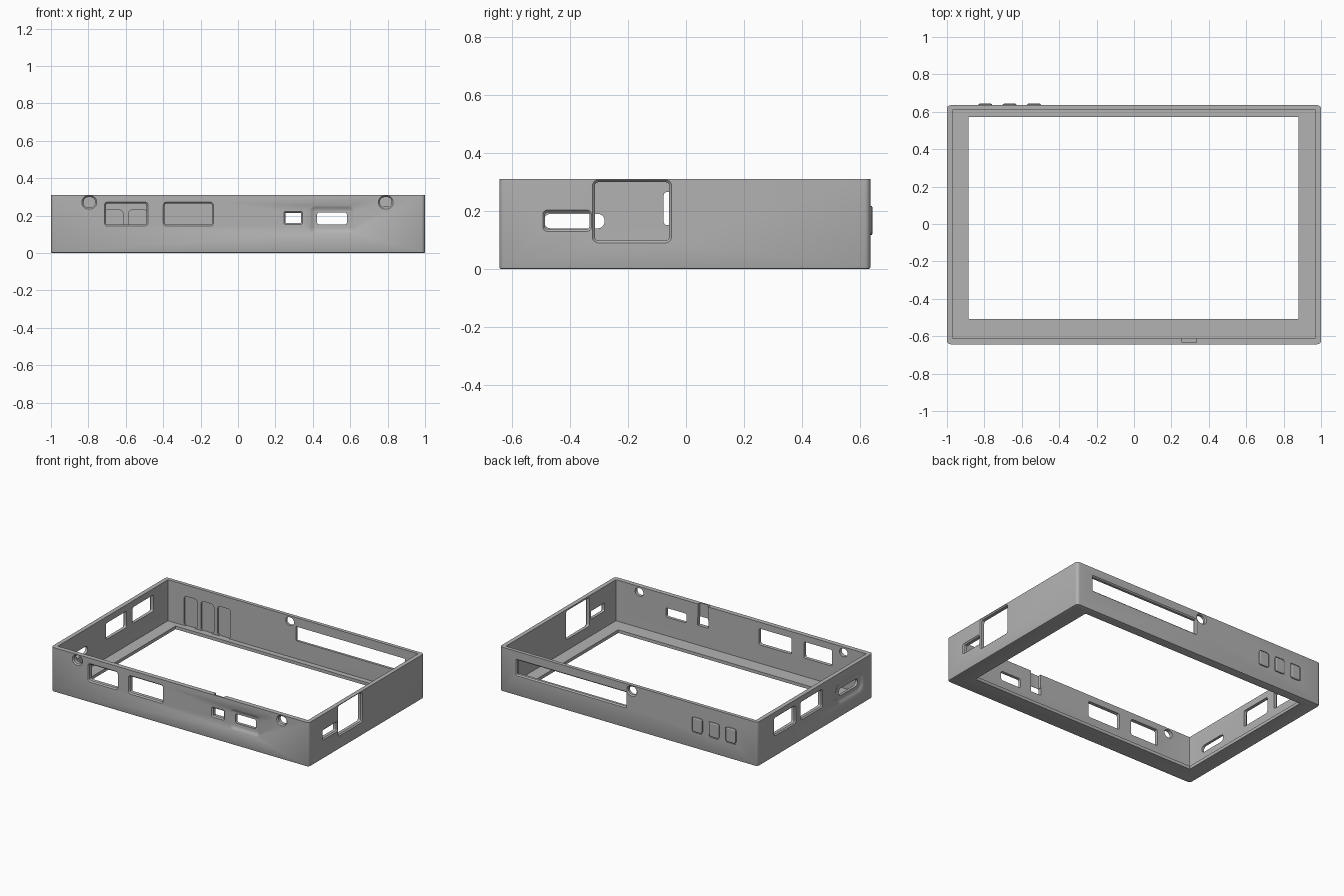
import bpy, bmesh, math
from mathutils import Vector

cube = bpy.data.objects.get("Cube")
if cube:
    bpy.data.objects.remove(cube, do_unlink=True)

grey = bpy.data.materials.new("mid grey")
grey.use_nodes = True
COLOUR = (0.45, 0.45, 0.45, 1)
grey.diffuse_color = COLOUR
grey.node_tree.nodes["Principled BSDF"].inputs["Base Color"].default_value = COLOUR

FRONT, BACK, SIDE, TOP, FLOOR = -0.643, 0.635, 1.0, 0.31, 0.022
# each wall maps (along, height, depth into wall) to a point
WALLS = {
    "front": lambda u, z, d: (u, FRONT + d, z),
    "back": lambda u, z, d: (u, BACK - d, z),
    "right": lambda u, z, d: (SIDE - d, u, z),
    "left": lambda u, z, d: (d - SIDE, u, z),
    "floor": lambda u, v, d: (u, v, d),
}


def rounded_rect(u0, u1, v0, v1, r, n=5):
    pts = []
    corners = [(u1 - r, v1 - r), (u0 + r, v1 - r), (u0 + r, v0 + r), (u1 - r, v0 + r)]
    for i, (cu, cv) in enumerate(corners):
        for k in range(n + 1):
            a = (i + k / n) * math.pi / 2
            pts.append((cu + r * math.cos(a), cv + r * math.sin(a)))
    return pts


def loft(name, wall, box, r, rings):
    """Rounded rectangle swept into a wall; rings are (depth, growth)."""
    u0, u1, v0, v1 = box
    bm = bmesh.new()
    loops = []
    for d, g in rings:
        pts = rounded_rect(u0 - g, u1 + g, v0 - g, v1 + g, max(r + g, 0.001))
        loops.append([bm.verts.new(WALLS[wall](u, v, d)) for u, v in pts])
    for a, b in zip(loops, loops[1:]):
        for i in range(len(a)):
            j = (i + 1) % len(a)
            bm.faces.new((a[i], a[j], b[j], b[i]))
    bm.faces.new(loops[0])
    bm.faces.new(loops[-1])
    bmesh.ops.recalc_face_normals(bm, faces=bm.faces)
    me = bpy.data.meshes.new(name)
    bm.to_mesh(me)
    bm.free()
    me.materials.append(grey)
    ob = bpy.data.objects.new(name, me)
    bpy.context.collection.objects.link(ob)
    return ob


def activate(ob):
    bpy.ops.object.select_all(action="DESELECT")
    ob.select_set(True)
    bpy.context.view_layer.objects.active = ob


def cut(wall, box, r, rings):
    cutter = loft("cutter", wall, box, r, rings)
    mod = case.modifiers.new("cut", "BOOLEAN")
    mod.operation, mod.solver, mod.object = "DIFFERENCE", "EXACT", cutter
    activate(case)
    bpy.ops.object.modifier_apply(modifier=mod.name)
    bpy.data.objects.remove(cutter, do_unlink=True)


THROUGH = [(-0.02, 0.02), (0.008, -0.008), (0.06, -0.008)]   # chamfered opening
PLAIN = [(-0.02, 0), (0.06, 0)]
DISH = [(-0.005, 0.003), (0, 0), (0.004, -0.008), (0.01, -0.018), (0.012, -0.028)]
GROOVE = [(-0.01, 0), (0.004, 0)]

# open-topped case with softened bottom edge
case = loft("case", "floor", (-SIDE, SIDE, FRONT, BACK), 0.02,
            [(0, -0.007), (0.002, -0.002), (0.007, 0), (TOP, 0)])
cut("floor", (-0.97, 0.97, -0.61, 0.61), 0.004, [(FLOOR, 0), (0.4, 0)])
cut("floor", (-0.885, 0.88, -0.507, 0.573), 0.004, [(-0.1, 0), (0.2, 0)])

# front wall: ports, slot with finger dish, screw holes
for u0, u1 in ((-0.715, -0.48), (-0.40, -0.13)):
    cut("front", (u0, u1, 0.143, 0.273), 0.02, THROUGH)
cut("front", (0.245, 0.345, 0.153, 0.223), 0.01, THROUGH)
cut("floor", (0.257, 0.335, -0.633, -0.60), 0.002, [(0.16, 0), (0.4, 0)])
cut("front", (0.385, 0.62, 0.105, 0.253), 0.03, DISH)
cut("front", (0.423, 0.582, 0.152, 0.217), 0.012, PLAIN)
for u in (-0.795, 0.79):
    cut("front", (u - 0.04, u + 0.04, 0.235, 0.307), 0.0355, THROUGH)

# right wall: large port and small slot
cut("right", (-0.322, -0.05, 0.09, 0.307), 0.02, THROUGH)
cut("right", (-0.493, -0.325, 0.13, 0.203), 0.015, THROUGH)

# left wall: two ports and a dished slot
for u0, u1 in ((0.21, 0.455), (-0.085, 0.16)):
    cut("left", (u0, u1, 0.143, 0.273), 0.02, THROUGH)
cut("left", (-0.54, -0.23, 0.09, 0.24), 0.06, DISH)
cut("left", (-0.49, -0.28, 0.14, 0.19), 0.024, PLAIN)

# back wall: long slot, screw hole, thinned strips behind buttons
cut("back", (0.015, 0.875, 0.14, 0.255), 0.006, THROUGH)
cut("back", (-0.065, 0.015, 0.235, 0.307), 0.0355, THROUGH)
button_centres = (-0.795, -0.665, -0.535)
for c in button_centres:
    cut("back", (c - 0.05, c + 0.05, FLOOR, 0.23), 0.02, [(0.015, 0), (0.05, 0)])
    cut("back", (c - 0.043, c + 0.043, 0.11, 0.223), 0.016, GROOVE)

# raised buttons
parts = [case]
for i, c in enumerate(button_centres):
    parts.append(loft(f"button_{i + 1}", "back", (c - 0.037, c + 0.037, 0.117, 0.217), 0.013,
                      [(0.01, 0), (-0.004, 0), (-0.008, -0.006)]))

for ob in parts:
    activate(ob)
    bpy.ops.object.shade_smooth_by_angle(angle=math.radians(30))
